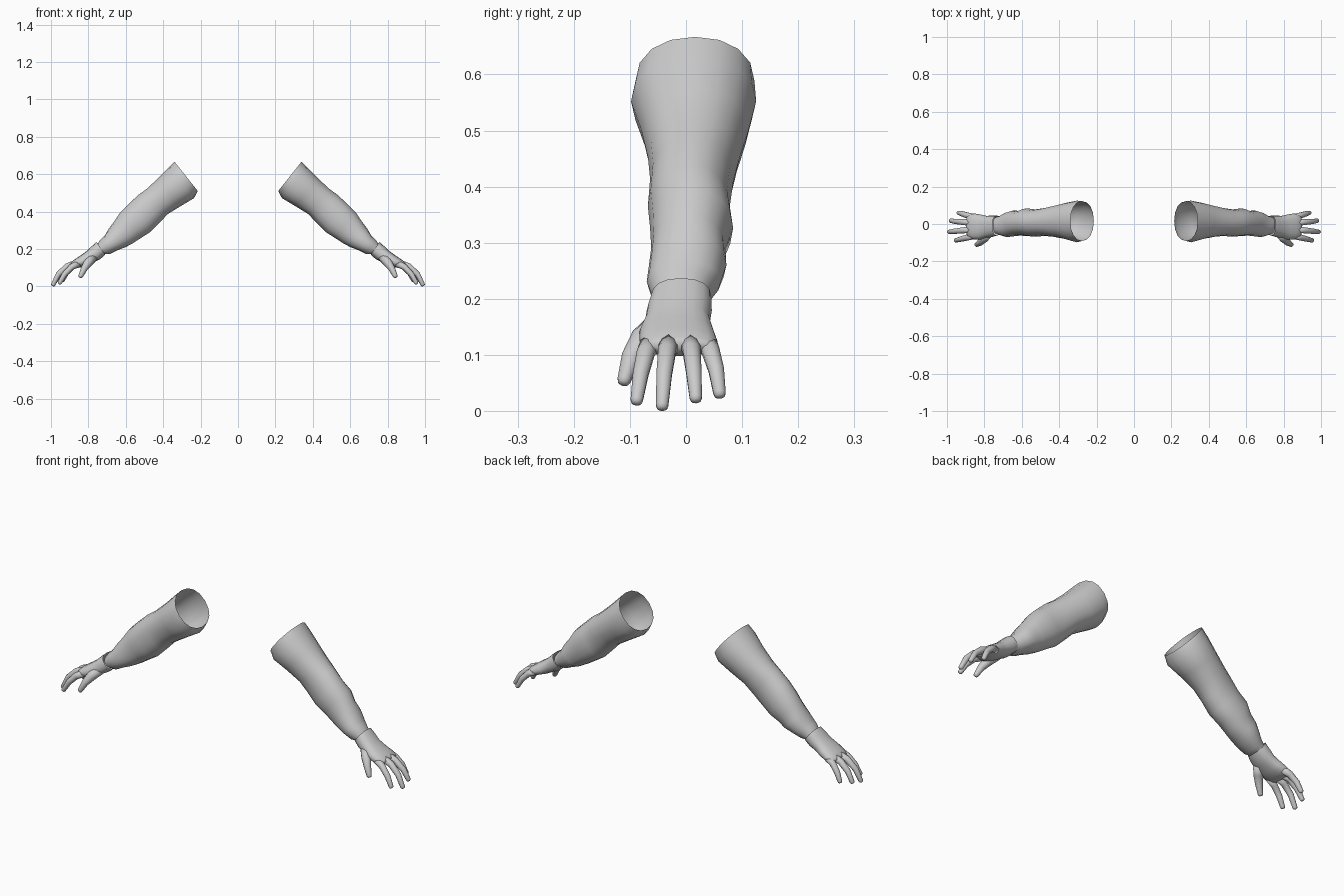
import bpy, bmesh, math
from mathutils import Vector

if "Cube" in bpy.data.objects:
    bpy.data.objects.remove(bpy.data.objects["Cube"])

grey = bpy.data.materials.new("light grey")
grey.diffuse_color = (0.6, 0.6, 0.6, 1)
grey.use_nodes = True
grey.node_tree.nodes["Principled BSDF"].inputs["Base Color"].default_value = grey.diffuse_color


def loft(name, rings, segs, cap_start=False, cap_end=False, power=1.0):
    """Skin rings of (centre, half axis a, half axis b), mirrored to both sides."""
    bm = bmesh.new()
    loops = []
    for c, a, b in rings:
        loop = []
        for i in range(segs):
            t = 2 * math.pi * i / segs
            ca, sb = math.cos(t), math.sin(t)
            ca = math.copysign(abs(ca) ** power, ca)
            sb = math.copysign(abs(sb) ** power, sb)
            loop.append(bm.verts.new(c + a * ca + b * sb))
        loops.append(loop)
    for p, q in zip(loops, loops[1:]):
        for i in range(segs):
            j = (i + 1) % segs
            bm.faces.new((p[i], p[j], q[j], q[i]))
    if cap_start:
        bm.faces.new(loops[0][::-1])
    if cap_end:
        bm.faces.new(loops[-1])
    bmesh.ops.recalc_face_normals(bm, faces=bm.faces)
    # open tubes: make sure the normals face outwards
    bm.faces.ensure_lookup_table()
    f = bm.faces[0]
    if f.normal.dot(f.calc_center_median() - rings[0][0]) < 0:
        bmesh.ops.reverse_faces(bm, faces=bm.faces)
    for f in bm.faces:
        f.smooth = True
    me = bpy.data.meshes.new(name)
    bm.to_mesh(me)
    bm.free()
    me.materials.append(grey)
    ob = bpy.data.objects.new(name, me)
    bpy.context.collection.objects.link(ob)
    m = ob.modifiers.new("both sides", 'MIRROR')
    m.use_mirror_merge = False
    return ob


def section(ux, uz, lx, lz, y0, y1):
    """Ring from its upper and lower edge points and its depth range."""
    up, low = Vector((ux, 0, uz)), Vector((lx, 0, lz))
    c = (up + low) / 2 + Vector((0, (y0 + y1) / 2, 0))
    return c, (up - low) / 2, Vector((0, (y1 - y0) / 2, 0))


# Sleeve: open tube with soft folds, narrowing to the wrist
sleeve = [
    (.34, .667, .215, .51, -.09, .122),
    (.375, .632, .235, .472, -.098, .125),
    (.43, .575, .305, .43, -.08, .112),
    (.49, .52, .375, .387, -.068, .096),
    (.535, .487, .42, .34, -.064, .085),
    (.585, .44, .47, .29, -.068, .078),
    (.63, .395, .52, .258, -.064, .084),
    (.66, .35, .56, .232, -.062, .07),
    (.69, .31, .60, .21, -.066, .072),
    (.715, .268, .645, .193, -.070, .062),
    (.735, .25, .685, .172, -.062, .045),
    (.755, .222, .715, .172, -.052, .037),
]
loft("sleeve", [section(*s) for s in sleeve], 16, power=.92)

# Glove: cuff, wrist and palm
glove = [
    (.757, .237, .710, .170, -.062, .045),
    (.785, .212, .735, .147, -.070, .046),
    (.808, .190, .765, .132, -.073, .043),
    (.838, .168, .798, .115, -.083, .050),
    (.868, .148, .835, .102, -.083, .056),
    (.890, .132, .865, .098, -.076, .054),
    (.898, .122, .882, .102, -.062, .044),
]
loft("glove_palm", [section(*s) for s in glove], 16, cap_end=True, power=.85)


def digit(name, pts, radii):
    """Bent tapering tube with a rounded tip."""
    pts = [Vector(p) for p in pts]
    end = (pts[-1] - pts[-2]).normalized()
    r = radii[-1]
    tip = pts[-1].copy()
    pts[-1] = tip - end * r * .8
    pts += [tip - end * r * .25, tip]
    radii = list(radii) + [r * .8, r * .35]
    rings = []
    for i, (p, rad) in enumerate(zip(pts, radii)):
        d = (pts[min(i + 1, len(pts) - 1)] - pts[max(i - 1, 0)]).normalized()
        a = d.cross(Vector((0, 1, 0))).normalized()
        rings.append((p, a * rad, d.cross(a) * rad))
    loft(name, rings, 10, cap_start=True, cap_end=True)


# Fingers and thumb
finger_r = (.019, .0165, .0145, .0115)
digit("index_finger", [(.85, -.062, .123), (.89, -.072, .103),
                       (.927, -.081, .065), (.957, -.089, .012)], finger_r)
digit("middle_finger", [(.865, -.03, .123), (.915, -.034, .106),
                        (.96, -.039, .065), (.992, -.043, .002)], finger_r)
digit("ring_finger", [(.865, .007, .123), (.91, .010, .107),
                      (.953, .014, .07), (.984, .018, .016)], finger_r)
digit("little_finger", [(.85, .036, .123), (.885, .044, .107),
                        (.917, .054, .073), (.942, .061, .024)], finger_r)
digit("thumb", [(.775, -.045, .155), (.80, -.076, .128),
                (.822, -.098, .095), (.845, -.113, .047)],
      (.026, .024, .018, .0125))
